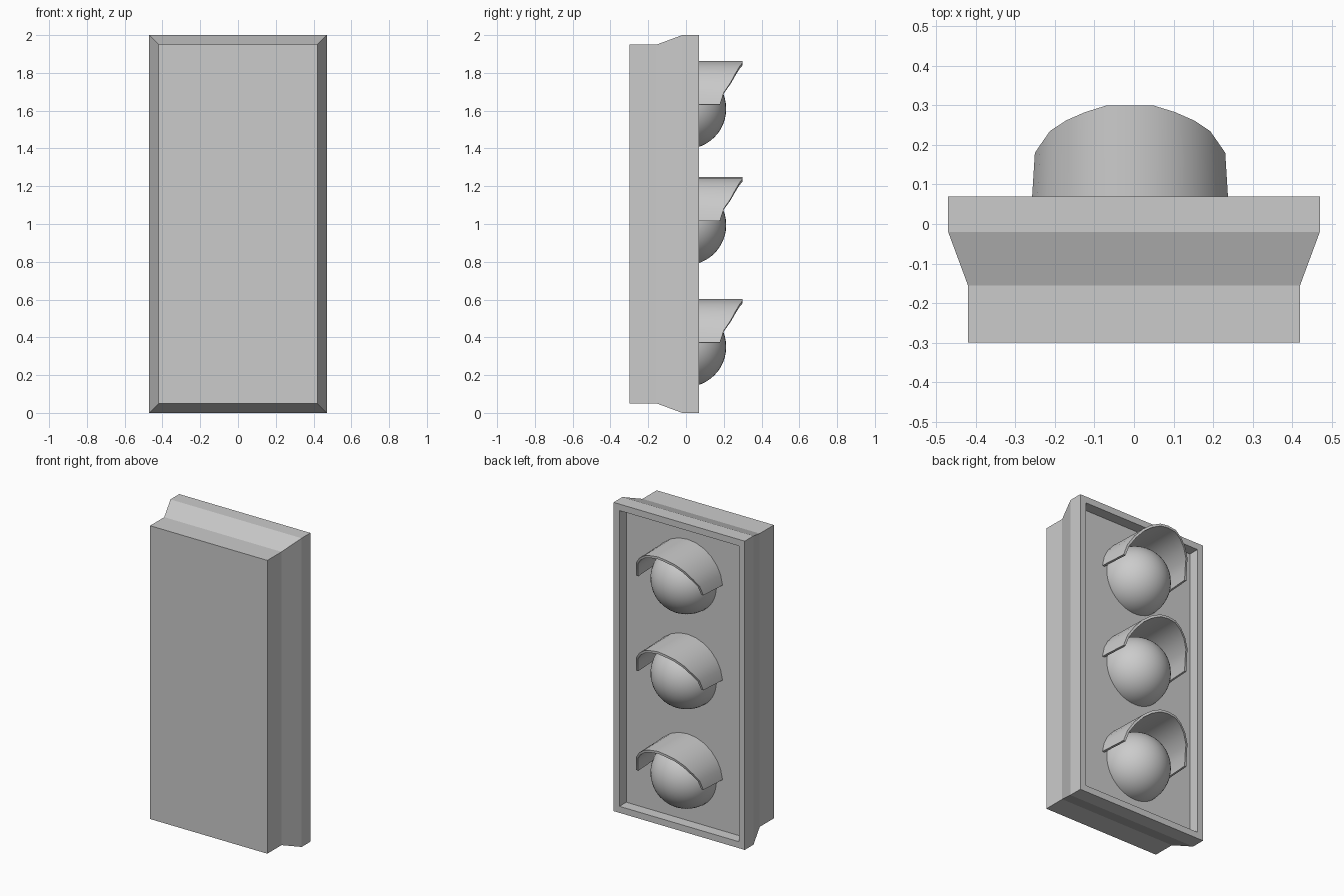
import bpy, bmesh
from math import sin, cos, radians

cube = bpy.data.objects.get("Cube")
if cube:
    bpy.data.objects.remove(cube)

grey = bpy.data.materials.new("light_grey")
grey.use_nodes = True
colour = (0.6, 0.6, 0.6, 1)
grey.diffuse_color = colour
grey.node_tree.nodes["Principled BSDF"].inputs["Base Color"].default_value = colour


def finish(name, bm, smooth=False):
    bmesh.ops.recalc_face_normals(bm, faces=bm.faces)
    mesh = bpy.data.meshes.new(name)
    bm.to_mesh(mesh)
    bm.free()
    mesh.materials.append(grey)
    obj = bpy.data.objects.new(name, mesh)
    bpy.context.collection.objects.link(obj)
    if smooth:
        bpy.ops.object.select_all(action="DESELECT")
        obj.select_set(True)
        bpy.context.view_layer.objects.active = obj
        bpy.ops.object.shade_smooth_by_angle(angle=radians(35))
    return obj


def bridge(bm, a, b):
    """Join two closed loops with quads."""
    for i in range(len(a)):
        j = (i + 1) % len(a)
        bm.faces.new((a[i], a[j], b[j], b[i]))


# Housing: rectangular sections along y, with a recessed panel behind a rim
def housing():
    bm = bmesh.new()
    sections = [(-0.30, 0.05), (-0.155, 0.05), (-0.02, 0), (0.07, 0),
                (0.07, 0.042), (0.0, 0.042)]  # y, inset
    loops = []
    for y, inset in sections:
        x, z = 0.47 - inset, 1 - inset
        loops.append([bm.verts.new((sx * x, y, 1 + sz * z))
                      for sx, sz in ((-1, -1), (1, -1), (1, 1), (-1, 1))])
    for a, b in zip(loops, loops[1:]):
        bridge(bm, a, b)
    bm.faces.new(loops[0])
    bm.faces.new(loops[-1])
    finish("housing", bm)


# Lens: hemisphere bulging from the panel
def lens(name, z):
    bm = bmesh.new()
    bmesh.ops.create_uvsphere(bm, u_segments=40, v_segments=24, radius=0.213)
    bmesh.ops.bisect_plane(bm, geom=bm.verts[:] + bm.edges[:] + bm.faces[:],
                           plane_co=(0, -0.005, 0), plane_no=(0, 1, 0), clear_inner=True)
    finish(name, bm, True).location = (-0.005, 0, z)


# Visor: thin half-round hood with a swept front edge
def visor(name, z):
    half = [(5, 0.18), (20, 0.20), (33, 0.235), (48, 0.262), (62, 0.283), (76, 0.30)]
    rim = half + [(90, 0.30)] + [(180 - a, y) for a, y in reversed(half)]
    bm = bmesh.new()
    rings = []
    for angle, tip in rim:
        c, s = cos(radians(angle)), sin(radians(angle))
        corners = [(0.253, 0, 1), (0.253, tip, 0.955), (0.238, tip, 0.955), (0.238, 0, 1)]
        rings.append([bm.verts.new((r * c * taper, y, r * s)) for r, y, taper in corners])
    for a, b in zip(rings, rings[1:]):
        bridge(bm, a, b)
    bm.faces.new(rings[0])
    bm.faces.new(rings[-1])
    finish(name, bm, True).location = (-0.01, 0, z)


housing()
for label, height in (("top", 1.61), ("middle", 0.995), ("bottom", 0.35)):
    lens(label + "_lens", height)
    visor(label + "_visor", height)
